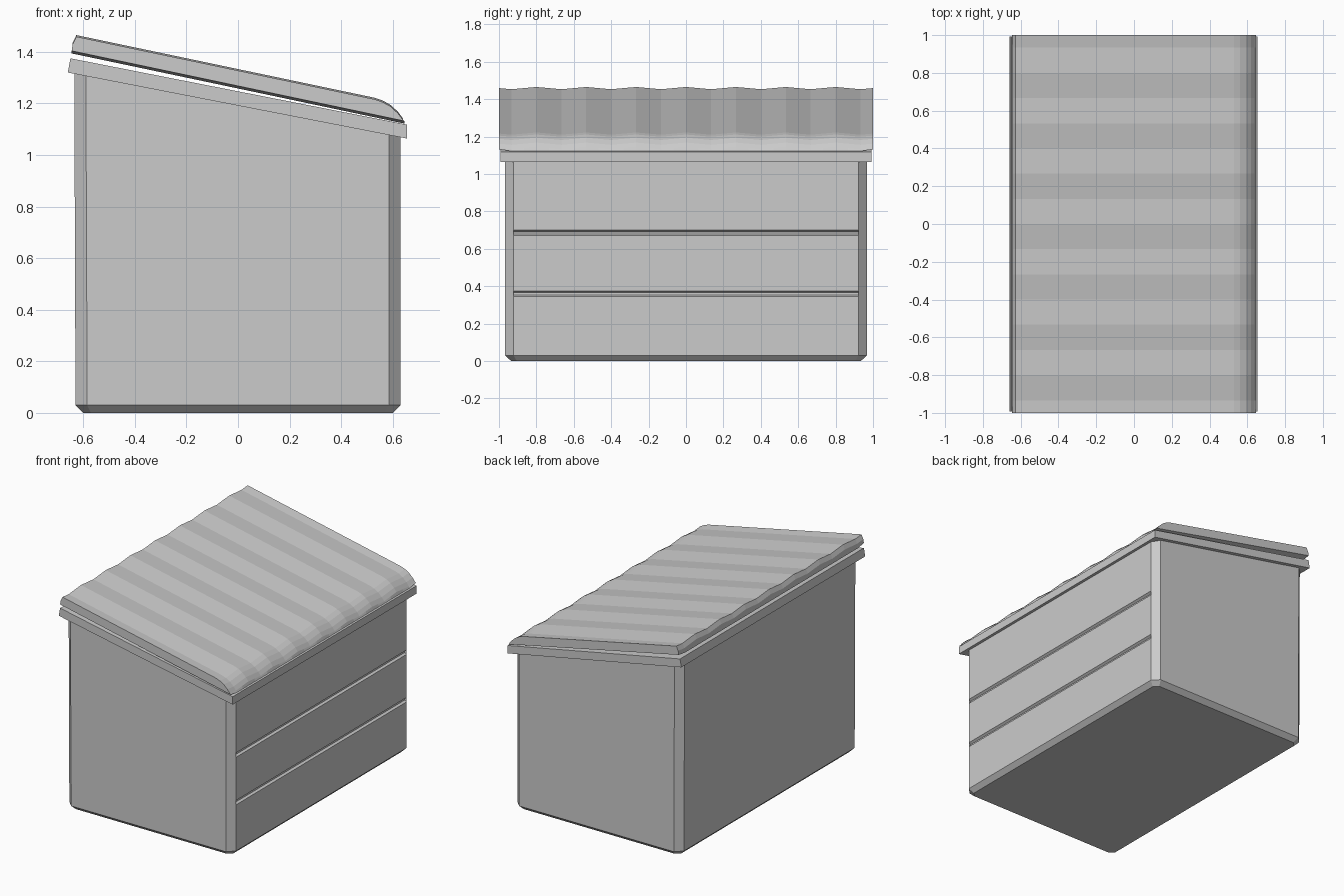
import bpy
import bmesh
import math

cube = bpy.data.objects.get("Cube")
if cube:
    bpy.data.objects.remove(cube, do_unlink=True)

# Single grey plastic
grey = bpy.data.materials.new("grey_plastic")
grey.use_nodes = True
colour = (0.6, 0.6, 0.6, 1)
grey.diffuse_color = colour
grey.node_tree.nodes["Principled BSDF"].inputs["Base Color"].default_value = colour


def loft(name, rings):
    """Skin a list of equal closed rings and cap both ends."""
    bm = bmesh.new()
    rows = [[bm.verts.new(p) for p in ring] for ring in rings]
    n = len(rows[0])
    for a, b in zip(rows, rows[1:]):
        for i in range(n):
            j = (i + 1) % n
            bm.faces.new((a[i], a[j], b[j], b[i]))
    bm.faces.new(rows[0])
    bm.faces.new(rows[-1])
    bmesh.ops.recalc_face_normals(bm, faces=bm.faces)
    mesh = bpy.data.meshes.new(name)
    bm.to_mesh(mesh)
    bm.free()
    mesh.materials.append(grey)
    obj = bpy.data.objects.new(name, mesh)
    bpy.context.collection.objects.link(obj)
    return obj


def prism(name, profile, half_length):
    """Extrude an x-z profile along y."""
    return loft(name, [[(x, y, z) for x, z in profile]
                       for y in (-half_length, half_length)])


def octagon(hx, hy, cut):
    """Rectangle outline with clipped corners."""
    return [(hx, hy - cut), (hx - cut, hy), (cut - hx, hy), (-hx, hy - cut),
            (-hx, cut - hy), (cut - hx, -hy), (hx - cut, -hy), (hx, cut - hy)]


# Bin body: clipped corners, chamfered foot, sloping top
base = octagon(0.6, 0.935, 0.03)
wall = octagon(0.63, 0.967, 0.045)
body = loft("bin_body", [
    [(x, y, 0) for x, y in base],
    [(x, y, 0.03) for x, y in wall],
    [(x - (0.005 if x < 0 else 0), y, 1.22 - 0.194 * x) for x, y in wall],
])

# Two horizontal grooves in the low side
for z in (0.345, 0.67):
    cutter = prism("groove_cutter", [(0.65, z - 0.012), (0.63, z), (0.615, z + 0.008),
                                     (0.615, z + 0.02), (0.63, z + 0.03),
                                     (0.65, z + 0.043)], 0.921)
    cutter.hide_render = True
    mod = body.modifiers.new("groove", 'BOOLEAN')
    mod.operation = 'DIFFERENCE'
    mod.solver = 'EXACT'
    mod.object = cutter
    bpy.context.view_layer.objects.active = body
    bpy.ops.object.modifier_apply(modifier=mod.name)
    bpy.data.objects.remove(cutter, do_unlink=True)

# Sloping rim around the top of the body
rim = prism("rim", [(-0.66, 1.32), (0.655, 1.064), (0.655, 1.118), (-0.65, 1.375)], 0.993)

# Corrugated lid with a rounded low edge
underside = [(0.645, 1.122), (-0.645, 1.394)]
topside = [(-0.641, 1.43), (-0.627, 1.459), (0.53, 1.216), (0.562, 1.205),
           (0.592, 1.188), (0.62, 1.162), (0.638, 1.138)]
steps = 30
rings = []
for k in range(steps + 1):
    y = -1 + 2 * k / steps
    wave = 0.006 * math.cos(2 * math.pi * 3.75 * y)
    lift = 0.01 if k in (0, steps) else 0
    ring = [(x, y, z + lift) for x, z in underside]
    ring += [(x, y, z + wave) for x, z in topside]
    rings.append(ring)
lid = loft("corrugated_lid", rings)
